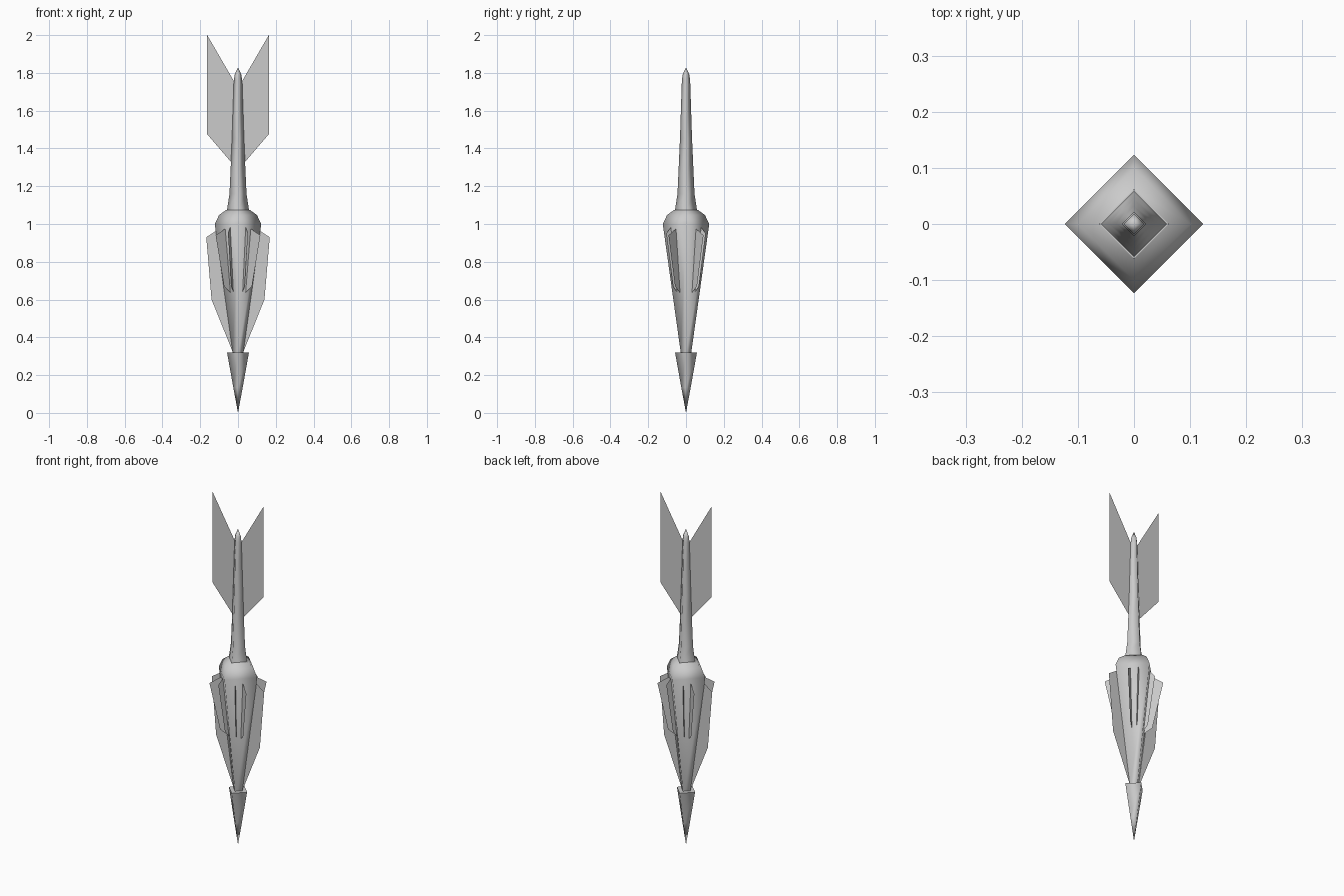
import bpy, bmesh, math
from math import sin, cos, radians

cube = bpy.data.objects.get("Cube")
if cube:
    bpy.data.objects.remove(cube)

# One flat grey for the whole dart
grey = bpy.data.materials.new("plain_grey")
grey.use_nodes = True
colour = (0.6, 0.6, 0.6, 1)
grey.diffuse_color = colour
grey.node_tree.nodes["Principled BSDF"].inputs["Base Color"].default_value = colour


def finish(name, bm):
    mesh = bpy.data.meshes.new(name)
    bm.to_mesh(mesh)
    bm.free()
    mesh.materials.append(grey)
    obj = bpy.data.objects.new(name, mesh)
    bpy.context.collection.objects.link(obj)
    return obj


def diamond_turn(name, profile):
    """Four-sided turned body with its corners on the axes; profile is (radius, z)."""
    bm = bmesh.new()
    rings = []
    for r, z in profile:
        if r == 0:
            rings.append([bm.verts.new((0, 0, z))] * 4)
        else:
            rings.append([bm.verts.new((r * cos(a), r * sin(a), z))
                          for a in (radians(90 * i) for i in range(4))])
    for low, high in zip(rings, rings[1:]):
        for i in range(4):
            j = (i + 1) % 4
            corners = (low[i], low[j], high[j], high[i])
            bm.faces.new(list(dict.fromkeys(corners)))
    for ring, flip in ((rings[0], True), (rings[-1], False)):
        if ring[0] is not ring[1]:
            cap = bm.faces.new(ring[::-1] if flip else ring)
            cap.smooth = False
            for e in cap.edges:
                e.smooth = False
    for f in bm.faces:
        f.smooth = not (abs(f.normal.z) > 0.99 or
                        max(v.co.z for v in f.verts) == min(v.co.z for v in f.verts))
    return finish(name, bm)


def fin(name, outline, angle):
    """Thin sheet fin; outline is (radius, z), turned about the centre line."""
    bm = bmesh.new()
    a = radians(angle)
    bm.faces.new([bm.verts.new((r * cos(a), r * sin(a), z)) for r, z in outline])
    return finish(name, bm)


# Turned parts
diamond_turn("nose_cone", [(0, 0), (0.025, 0.135), (0.058, 0.32)])
diamond_turn("body", [(0.028, 0.32), (0.123, 1.0), (0.1, 1.048), (0.062, 1.075)])
diamond_turn("tail_shaft", [(0.058, 1.075), (0.045, 1.16), (0.032, 1.45),
                            (0.022, 1.76), (0.018, 1.79), (0, 1.83)])

# Large side fins and tail fins
side_outline = [(0.027, 0.32), (0.14, 0.60), (0.168, 0.93), (0.115, 0.965)]
tail_outline = [(0.03, 1.32), (0.163, 1.475), (0.163, 2.0), (0.018, 1.75)]
for side, angle in (("left", 0), ("right", 180)):
    fin(f"{side}_side_fin", side_outline, angle)
    fin(f"{side}_tail_fin", tail_outline, angle)

# Small paired vanes on each of the four body faces
wide_vane = [(0.05, 0.635), (0.094, 0.67), (0.15, 0.94), (0.086, 0.975)]
slim_vane = [(0.05, 0.635), (0.077, 0.67), (0.117, 0.95), (0.088, 0.985)]
for end, sy in (("front", -1), ("back", 1)):
    for side, sx in (("left", 1), ("right", -1)):
        for kind, outline, angle in (("wide", wide_vane, 38), ("slim", slim_vane, 63)):
            turn = sy * (angle if sx > 0 else 180 - angle)
            fin(f"{end}_{side}_{kind}_vane", outline, turn)
